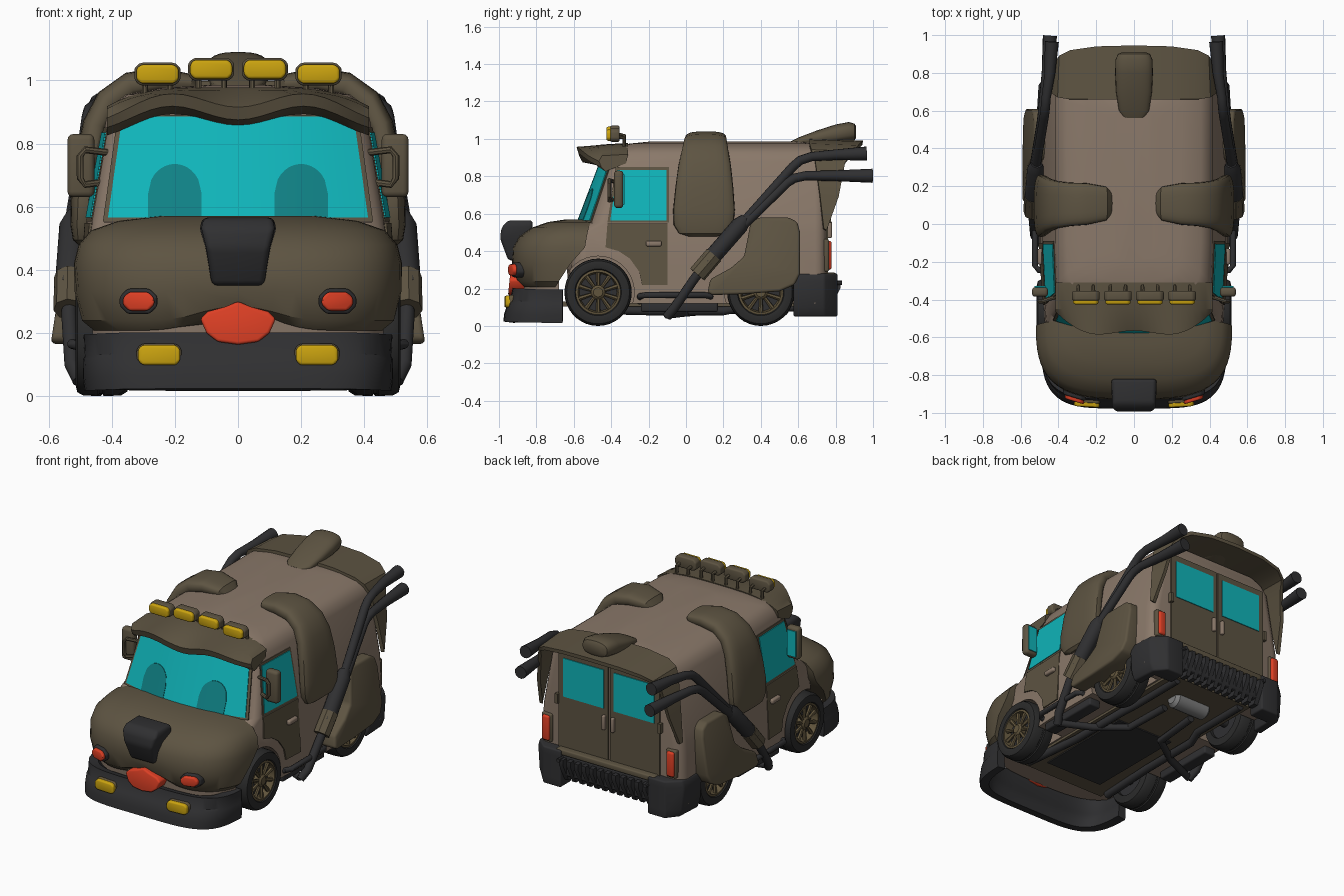
import bpy, bmesh, math
from math import sin, cos, pi, tau
from mathutils import Vector

if "Cube" in bpy.data.objects:
    bpy.data.objects.remove(bpy.data.objects["Cube"])

def mat(name, *rgb):
    m = bpy.data.materials.new(name)
    m.diffuse_color = (*rgb, 1)
    m.use_nodes = True
    m.node_tree.nodes["Principled BSDF"].inputs["Base Color"].default_value = m.diffuse_color
    return m

TAN, BROWN = mat("tan_paint", .255, .19, .143), mat("brown_fur", .11, .088, .054)
BLACK, TYRE = mat("black_plastic", .029, .029, .031), mat("tyre_rubber", .024, .024, .024)
GLASS, EYE = mat("teal_glass", .005, .46, .49), mat("dark_teal", .005, .22, .235)
RED, YELLOW = mat("orange_red", .72, .05, .018), mat("yellow_lamp", .6, .37, .005)
STEEL, BRONZE = mat("grey_steel", .2, .2, .2), mat("bronze_rim", .12, .09, .045)

def loft(name, rings, m, cap=True, closed=True, mirror=False, bevel=0, solid=0):
    """Skin a list of equal-length point rings."""
    bm = bmesh.new()
    vs = [[bm.verts.new(p) for p in r] for r in rings]
    n = len(vs[0])
    for a, b in zip(vs, vs[1:]):
        for i in range(n if closed else n - 1):
            bm.faces.new((a[i], a[(i + 1) % n], b[(i + 1) % n], b[i]))
    if cap:
        bm.faces.new(vs[0])
        bm.faces.new(vs[-1])
    bmesh.ops.remove_doubles(bm, verts=bm.verts, dist=1e-5)
    bmesh.ops.recalc_face_normals(bm, faces=bm.faces)
    me = bpy.data.meshes.new(name)
    bm.to_mesh(me)
    me.materials.append(m)
    o = bpy.data.objects.new(name, me)
    bpy.context.collection.objects.link(o)
    if solid:
        s = o.modifiers.new("solid", 'SOLIDIFY')
        s.thickness, s.offset = solid, 0
    if bevel:
        b = o.modifiers.new("bevel", 'BEVEL')
        b.width, b.segments, b.limit_method, b.angle_limit = bevel, 3, 'ANGLE', .5
    if mirror:
        o.modifiers.new("mirror", 'MIRROR')
    return o

def box(name, xs, ys, zs, m, **k):
    return loft(name, [[(xs[0], ys[0], z), (xs[1], ys[0], z), (xs[1], ys[1], z), (xs[0], ys[1], z)] for z in zs], m, **k)

def plate(name, pts, fn, m, t=.008, **k):
    """Extruded outline; fn(a, b, offset) maps it on a surface."""
    return loft(name, [[fn(a, b, 0) for a, b in pts], [fn(a, b, t) for a, b in pts]], m, **k)

def tube(name, pts, rad, m, n=12, mirror=True):
    pts, rings, u = [Vector(p) for p in pts], [], None
    rad = rad if isinstance(rad, list) else [rad] * len(pts)
    for i, p in enumerate(pts):
        t = (pts[min(i + 1, len(pts) - 1)] - pts[max(i - 1, 0)]).normalized()
        u = (t.orthogonal() if u is None else u - t * u.dot(t)).normalized()
        w = t.cross(u)
        rings.append([p + (u * cos(tau * k / n) + w * sin(tau * k / n)) * rad[i] for k in range(n)])
    return loft(name, rings, m, mirror=mirror)

def lathe_x(name, prof, y, m, n=36, z=.18, **k):
    return loft(name, [[(x, y + r * cos(tau * i / n), z + r * sin(tau * i / n)) for i in range(n)] for x, r in prof], m, mirror=True, **k)

def spow(v, e):
    return math.copysign(abs(v) ** e, v)

# Van shell: stacked rounded rectangles (z, front y, rear y, half width, corner)
LAYERS = [(.12, -.62, .75, .50, .06), (.32, -.64, .75, .495, .06), (.5, -.62, .75, .487, .06), (.55, -.575, .75, .478, .06),
          (.88, -.45, .75, .417, .06), (.925, -.43, .75, .395, .08), (.955, -.40, .745, .355, .1),
          (.975, -.3, .72, .25, .1), (.985, -.2, .6, .1, .05)]

def taper(y):
    return 1 - .1 * max(0, -.1 - y)

def surf(y, z):
    for a, b in zip(LAYERS, LAYERS[1:]):
        if a[0] <= z <= b[0]:
            return (a[3] + (b[3] - a[3]) * (z - a[0]) / (b[0] - a[0])) * taper(y)

def body_ring(z, yf, yr, hw, r):
    q, bow = [pi / 2 * i / 4 for i in range(5)], .38 if z > .5 else .15
    h = [((hw - r) * f, yf) for f in (.2, .5, .75)] + [(hw - r + r * sin(a), yf + r - r * cos(a)) for a in q]
    h = [(x, y + bow * x * x) for x, y in h] + [(hw, -.1), (hw, .3)]
    h += [(hw - r + r * cos(a), yr - r + r * sin(a)) for a in q]
    h = [(x * taper(y), y, z) for x, y in h]
    return h + [(-x, y, z) for x, y, z in reversed(h)]

body = loft("van_body", [body_ring(*l) for l in LAYERS], TAN)

# Snout with drooping lips, chin and front bumper share a round-fronted section
def nose_ring(z, yf, yr, hw, e=.62, lip=0, yc=-.5, n=32):
    a0, out = math.asin(((yc - yr) / (yc - yf)) ** (1 / e)), []
    for i in range(n + 1):
        a = a0 + (pi - 2 * a0) * i / n
        x = hw * spow(cos(a), e)
        out.append((x, yc - (yc - yf) * sin(a) ** e, z + lip * (.07 * math.exp(-(x / .14) ** 2) - .015)))
    return out

snout = loft("snout", [nose_ring(*l) for l in [
    (.222, -.88, -.70, .475, .62, 1), (.25, -.91, -.68, .505, .62, .75), (.33, -.93, -.62, .52), (.42, -.925, -.54, .52),
    (.48, -.89, -.53, .505), (.525, -.825, -.52, .465), (.555, -.74, -.51, .38), (.57, -.64, -.51, .25)]], BROWN)
loft("chin", [nose_ring(*l) for l in [(.17, -.865, -.68, .475), (.3, -.875, -.68, .48)]], TAN)
loft("front_bumper", [nose_ring(*l, .42) for l in [(.02, -.95, -.66, .46), (.06, -.945, -.66, .465), (.11, -.93, -.66, .465),
                      (.12, -.92, -.66, .46), (.195, -.9, -.66, .463)]], BLACK, cap=False, closed=False, solid=.055)

# Nose and tongue
loft("nose", [[(-w, yf, z), (w, yf, z), (w * 1.05, -.82, z), (-w * 1.05, -.82, z)] for z, w, yf in
              [(.35, .082, -.95), (.47, .1, -.995), (.53, .115, -.985), (.565, .11, -.95)]], BLACK, bevel=.018)
tongue = [(.04, .283), (.095, .268), (.12, .245), (.1, .2), (.065, .172)]
plate("tongue", [(0, .3)] + tongue + [(0, .163)] + [(-x, z) for x, z in tongue[::-1]],
      lambda x, z, o: (x, -.945 + o + (z - .23) * .1, z), RED, t=.09, bevel=.01)

# Lamps: chamfered blocks in a rim
def lamp(name, x, y, z, w, h, m, rim, cut, lean, grow):
    for nm, g, y0, c in ((name, 0, 0, m), (name + "_rim", grow, .02, rim)):
        W, H, k = w + g, h + g, cut + g * .5
        pts = [(-W, k - H), (k - W, -H), (W - k, -H), (W, k - H), (W, H - k), (W - k, H), (k - W, H), (-W, H - k)]
        plate(nm, pts, lambda a, b, o: (x + a, y + y0 + o + a * lean, z + b), c, t=.05, mirror=True, bevel=.009)

lamp("headlight", .315, -.94, .30, .05, .03, RED, BLACK, .02, .3, .01)
lamp("fog_lamp", .25, -.968, .13, .067, .032, YELLOW, BRONZE, .014, .06, .004)
for i, (x, z) in enumerate(((.085, 1.035), (.255, 1.02))):
    lamp("roof_lamp_%d" % i, x, -.425, z, .067, .03, YELLOW, BROWN, .014, 0, .006)
    for dx in (-.04, .04):
        tube("lamp_post", [(x + dx, -.365, z - .01), (x + dx, -.33, z - .015), (x + dx, -.33, .94)], .01, BROWN, 8)

# Bowed windscreen with eyes, laid as vertical strips
def screen(name, x0, x1, lo, hi, t, m, **k):
    def pt(x, z, o):
        return (x, -.58 + (z - .55) / .33 * .125 + .38 * x * x - o, z)
    xs = [x0 + (x1 - x0) * i / 16 for i in range(17)]
    loft(name, [[pt(x, lo, -.004), pt(x, lo, t), pt(x * (1 if k else .89), hi(x), t), pt(x * (1 if k else .89), hi(x), -.004)] for x in xs], m, **k)

screen("windscreen_frame", -.428, .428, .553, lambda x: .89, .002, BROWN)
screen("windscreen", -.412, .412, .565, lambda x: .885, .006, GLASS)
screen("eye", .115, .285, .567, lambda x: .64 + .095 * max(0, 1 - ((x - .2) / .085) ** 2) ** .5, .009, EYE, mirror=True)

# Wavy brow visor over the windscreen
rings = []
for i in range(25):
    x = -.415 + .83 * i / 24
    k, wave = (x / .415) ** 4, sin(pi * abs(x) / .43) ** 2
    lo, tip = .85 + .045 * wave - .025 * k, -.565 - .025 * wave + .1 * k
    rings.append([(x, tip, lo + .065 - .01 * k), (x, tip + .012, lo + .025), (x, -.43, lo), (x, -.32, .9 - .03 * k),
                  (x, -.31, .978 - .06 * k), (x, -.45, .97 - .06 * k)])
loft("brow_visor", rings, BROWN)

# Side doors, windows and handles
def side(y, z, o):
    return (surf(y, z) + o, y, z)

plate("side_door", [(-.42, .548), (-.1, .548), (-.1, .22), (-.235, .22), (-.25, .29), (-.30, .36), (-.36, .40), (-.43, .42)],
      side, BROWN, .008, mirror=True)
plate("side_window_frame", [(-.42, .553), (-.375, .85), (-.09, .85), (-.09, .553)], side, BROWN, .004, mirror=True)
plate("side_window", [(-.405, .565), (-.365, .835), (-.105, .835), (-.105, .565)], side, GLASS, .008, mirror=True)
box("door_handle", (.47, .51), (-.215, -.13), (.425, .455), TAN, mirror=True, bevel=.01)

# Mirrors on bracket tubes
box("mirror_shell", (.455, .54), (-.385, -.335), (.63, .83), BROWN, mirror=True, bevel=.018)
box("mirror_glass", (.468, .527), (-.336, -.329), (.65, .81), GLASS, mirror=True)
tube("mirror_bracket", [(.41, -.38, .68), (.485, -.41, .67), (.5, -.41, .69), (.5, -.41, .76), (.485, -.41, .78), (.4, -.38, .77)], .011, BROWN, 8)

# Draped ears: (x, z, half length, half thickness) along the arch
path = [(.125, .965, .06, .02), (.15, .985, .09, .035), (.25, 1.0, .11, .04), (.34, .985, .115, .042), (.41, .935, .125, .042),
        (.45, .86, .14, .042), (.475, .74, .155, .042), (.49, .62, .165, .04), (.495, .54, .16, .036), (.495, .495, .13, .028), (.493, .48, .08, .012)]
rings, turn = [], [tau * k / 24 for k in range(24)]
for i, (x, z, hy, th) in enumerate(path):
    a, b = path[max(i - 1, 0)], path[min(i + 1, len(path) - 1)]
    t = Vector((b[0] - a[0], b[1] - a[1])).normalized()
    rings.append([(x - t.y * th * spow(sin(q), .65), .11 - i * .002 + hy * spow(cos(q), .65), z + t.x * th * spow(sin(q), .65)) for q in turn])
loft("ear", rings, BROWN, mirror=True)

# Tail stub
loft("tail", [[(rx * spow(cos(q), .75), y, z + rz * spow(sin(q), .75)) for q in turn] for y, z, rx, rz in
              [(.56, .978, .05, .008), (.6, .985, .08, .022), (.7, 1.005, .095, .04), (.8, 1.025, .1, .052),
               (.87, 1.037, .098, .053), (.9, 1.037, .085, .045), (.91, 1.037, .06, .03)]], BROWN)

# Rear roof hood with side wings: (x, z, front y, rear y)
half = [(.485, .52, .735, .75), (.457, .7, .715, .815), (.424, .88, .69, .85), (.397, .935, .67, .89), (.34, .965, .66, .92), (.2, .985, .66, .94), (0, .99, .66, .945)]
strip = half + [(-x, z, a, b) for x, z, a, b in half[-2::-1]]
loft("rear_hood", [[(x, a, z) for x, z, a, b in strip], [(x * .98, b, z - .01) for x, z, a, b in strip]], BROWN, cap=False, closed=False, solid=.022)

# Rear doors and lamps
for name, xs, ys, zs, m, bv in [
        ("rear_door", (.006, .35), (.745, .76), (.28, .88), BROWN, 0), ("rear_window", (.035, .315), (.75, .765), (.6, .84), GLASS, 0),
        ("rear_door_handle", (.02, .042), (.755, .78), (.47, .56), TAN, .007), ("rear_hinge", (.345, .365), (.745, .775), (.55, .61), BROWN, 0),
        ("tail_lamp", (.405, .455), (.72, .778), (.3, .455), RED, .012), ("tail_lamp_rim", (.395, .465), (.70, .764), (.29, .465), BROWN, .01)]:
    box(name, xs, ys, zs, m, mirror=True, bevel=bv)

# Rear bumper with ledge and teeth
loft("rear_bumper_corner", [[(.3, .81, z), (.42, .81, z), (.505 - i, .74, z), (.515 - i, .575, z), (.43, .575, z), (.43, .7, z), (.3, .7, z)]
                            for z, i in ((.05, .03), (.1, .01), (.24, 0), (.28, .012))], BLACK, mirror=True, bevel=.01)
box("rear_bumper_bar", (-.32, .32), (.68, .79), (.12, .25), BLACK, bevel=.012)
box("rear_ledge", (-.34, .34), (.72, .80), (.25, .285), BROWN, bevel=.008)
for i in range(12):
    x = -.3 + .052 * i
    plate("bumper_tooth", [(.72, .09), (.77, .09), (.825, .2), (.825, .235), (.72, .235)], lambda y, z, o: (x + o, y, z), BLACK, .028)
tube("tow_hook", [(.3, .78, .23), (.3, .835, .23)], .012, BLACK, 8)

# Haunches over the rear wheels
plate("haunch", [(.115, .18), (.13, .25), (.24, .31), (.31, .37), (.33, .47), (.345, .55), (.39, .58), (.55, .58), (.595, .555), (.61, .5),
                 (.61, .28), (.58, .22), (.5, .185), (.3, .17), (.14, .165)],
      lambda y, z, o: (.46 + o + (.2 - z) * .15, y, z), BROWN, .128, mirror=True, bevel=.03)

# Exhaust stacks
tube("exhaust_upper", [(.50, -.1, .05), (.525, -.06, .1), (.535, .05, .26), (.515, .33, .58), (.475, .57, .85), (.47, .61, .885), (.465, .67, .905),
                       (.445, .8, .915), (.435, .965, .922)], [.025] * 7 + [.029, .038], BLACK)
tube("exhaust_lower", [(.53, .22, .47), (.525, .32, .55), (.49, .54, .765), (.485, .58, .79), (.48, .64, .803), (.46, .8, .803), (.445, .997, .803)],
     [.025] * 5 + [.029, .038], BLACK)
tube("silencer", [(.535, .1, .325), (.535, .115, .34), (.52, .29, .54), (.515, .32, .575)], [.03, .046, .046, .03], BLACK)
tube("silencer_cap", [(.535, .06, .275), (.533, .15, .38)], .05, BROWN, 8)
tube("side_step", [(.42, -.25, .13), (.505, -.245, .16), (.525, -.22, .165), (.525, .1, .165), (.505, .13, .16), (.42, .14, .13)], .016, BLACK)

# Wheels; returns the hidden arch cutter
def wheel(pos, y, xo):
    tyre = [(.02, .115), (.004, .125), (0, .145), (.006, .168), (.025, .178), (.07, .18), (.075, .174), (.085, .174), (.09, .18),
            (.135, .178), (.155, .165), (.16, .12), (.02, .115)]
    lathe_x(pos + "_tyre", [(xo - d, r) for d, r in tyre], y, TYRE, cap=False)
    lathe_x(pos + "_wheel_back", [(xo - .05, .118), (xo - .14, .118)], y, BLACK)
    lathe_x(pos + "_rim", [(xo - .05, .118), (xo - .01, .12), (xo - .008, .108), (xo - .05, .1), (xo - .05, .118)], y, BRONZE, cap=False)
    lathe_x(pos + "_hub", [(xo - .05, .04), (xo - .018, .038), (xo - .008, .025)], y, BRONZE, n=16)
    for a in (tau * (i + .5) / 10 for i in range(10)):
        tube(pos + "_spoke", [(xo - .025, y + r * cos(a), .18 + r * sin(a)) for r in (.03, .11)], [.009, .013], BRONZE, 6)
    cut = lathe_x(pos + "_arch_cutter", [(.31, .193), (.8, .193)], y, BLACK)
    cut.hide_render = True
    return cut

cutters = [wheel("front", -.47, .515), wheel("rear", .40, .505)]
for o, c in ((o, c) for o in (body, snout) for c in cutters):
    b = o.modifiers.new("arch", 'BOOLEAN')
    b.operation, b.object, b.solver = 'DIFFERENCE', c, 'EXACT'

# Underside: floor, axles, frame tubes and muffler
box("floor_pan", (-.3, .3), (-.66, .7), (.105, .13), BROWN)
box("floor_panel", (-.2, .2), (-.55, .1), (.098, .11), BLACK)
box("sill", (.4, .48), (-.24, .17), (.075, .13), BLACK, mirror=True, bevel=.01)
for y in (-.47, .4):
    tube("axle", [(-.4, y, .16), (.4, y, .16)], .03, BLACK, mirror=False)
tube("frame_tube", [(.3, -.6, .09), (.27, -.2, .08), (.27, .2, .08), (.24, .3, .1), (.24, .68, .1)], .024, BLACK)
tube("cross_pipe", [(.5, -.1, .06), (.3, -.02, .07), (.12, .1, .08), (.1, .4, .09)], .022, BLACK)
tube("muffler", [(-.13, .5, .1), (-.11, .5, .1), (.11, .5, .1), (.13, .5, .1)], [.035, .055, .055, .035], STEEL, 16, False)

# Bake modifiers, drop cutters, shade
dg = bpy.context.evaluated_depsgraph_get()
baked = [(o, bpy.data.meshes.new_from_object(o.evaluated_get(dg))) for o in bpy.context.scene.objects if o not in cutters]
for o, me in baked:
    o.modifiers.clear()
    o.data = me
    o.select_set(True)
for c in cutters:
    bpy.data.objects.remove(c)
bpy.context.view_layer.objects.active = body
bpy.ops.object.shade_smooth_by_angle(angle=math.radians(35))
